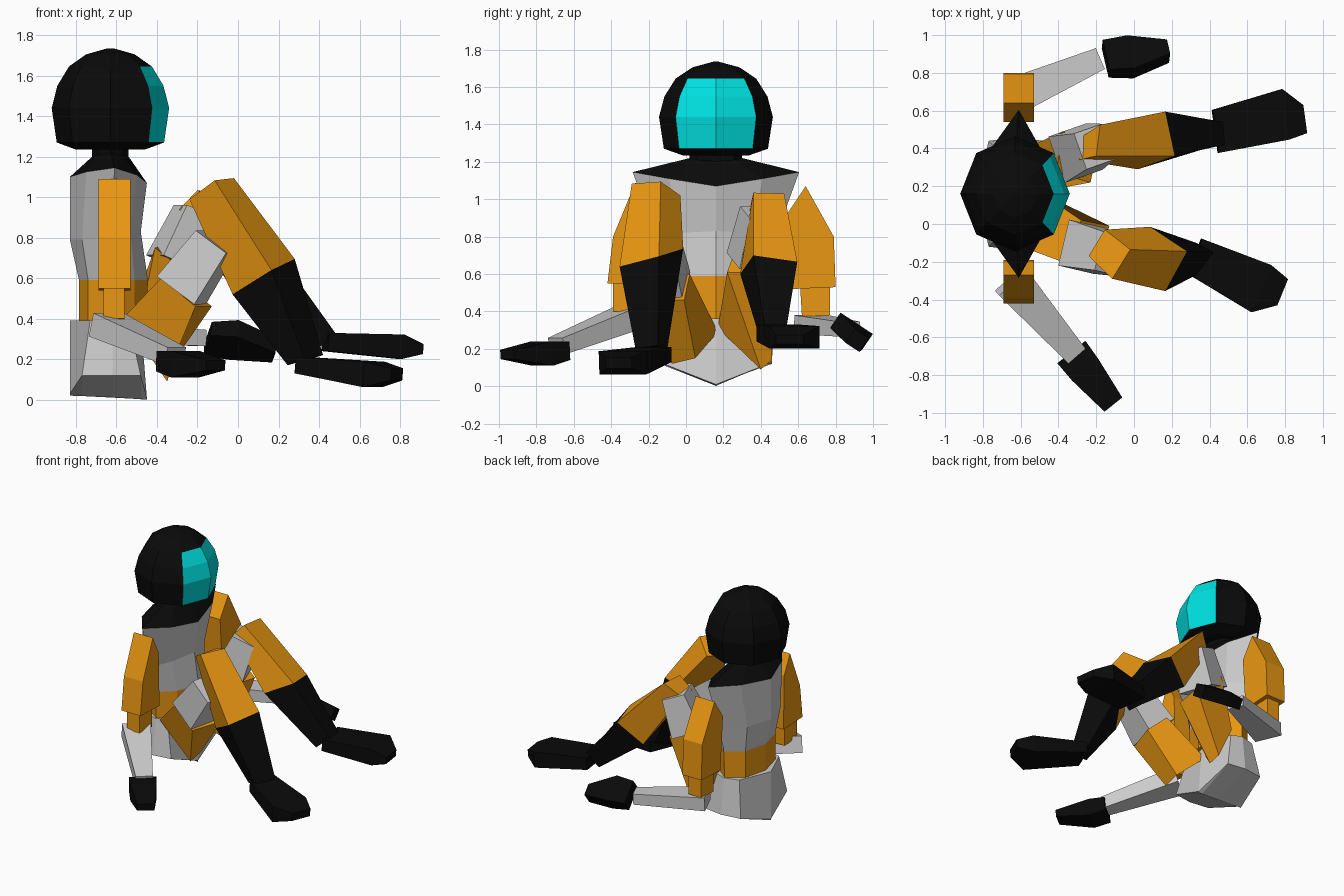
import bpy, bmesh, math
from mathutils import Vector, Matrix

if "Cube" in bpy.data.objects:
    bpy.data.objects.remove(bpy.data.objects["Cube"])

CY = 0.16  # body centre plane


def material(name, rgb):
    m = bpy.data.materials.new(name)
    m.diffuse_color = (*rgb, 1)
    m.use_nodes = True
    m.node_tree.nodes["Principled BSDF"].inputs["Base Color"].default_value = m.diffuse_color
    return m


ORANGE = material("orange", (0.82, 0.31, 0.006))
BLACK = material("black", (0.003, 0.003, 0.003))
CYAN = material("cyan", (0.0, 0.75, 0.75))


def loft(name, rings, mat=None):
    """Skin a closed tube through rings of equal point count and cap it."""
    bm = bmesh.new()
    vs = [[bm.verts.new(p) for p in ring] for ring in rings]
    n = len(vs[0])
    for a, b in zip(vs, vs[1:]):
        for i in range(n):
            j = (i + 1) % n
            bm.faces.new((a[i], a[j], b[j], b[i]))
    bm.faces.new(vs[0])
    bm.faces.new(vs[-1])
    bmesh.ops.recalc_face_normals(bm, faces=bm.faces)
    me = bpy.data.meshes.new(name)
    bm.to_mesh(me)
    bm.free()
    ob = bpy.data.objects.new(name, me)
    bpy.context.collection.objects.link(ob)
    if mat:
        me.materials.append(mat)
    return ob


def limb(name, sections, mat=None, roll=0.0):
    """Box sections (x, y, z, width, height) set square to the limb's direction."""
    axis = (Vector(sections[-1][:3]) - Vector(sections[0][:3])).normalized()
    side = axis.cross(Vector((0, 0, 1))).normalized()
    up = side.cross(axis)
    rot = Matrix.Rotation(roll, 3, axis)
    side, up = rot @ side, rot @ up
    corners = ((1, 1), (-1, 1), (-1, -1), (1, -1))
    rings = [[Vector((x, y, z)) + side * (w / 2 * i) + up * (h / 2 * j) for i, j in corners]
             for x, y, z, w, h in sections]
    return loft(name, rings, mat)


def prism(name, yz, x0, x1, mat):
    return loft(name, [[(x, y, z) for y, z in yz] for x in (x0, x1)], mat)


def body_ring(back, mid_back, tip, mid_front, front):
    """Eight points mirrored across the body; each entry is (x, half width, z)."""
    half = (mid_back, tip, mid_front)
    ring = [(back[0], CY, back[1])]
    ring += [(x, CY + w, z) for x, w, z in half]
    ring += [(front[0], CY, front[1])]
    ring += [(x, CY - w, z) for x, w, z in reversed(half)]
    return ring


# Torso, waist and pelvis
shoulder = body_ring((-.83, 1.10), (-.75, .25, 1.125), (-.61, .445, 1.145), (-.50, .25, 1.11), (-.45, 1.07))
chest = body_ring((-.83, .79), (-.77, .2, .79), (-.62, .32, .80), (-.53, .19, .82), (-.48, .83))
waist = body_ring((-.785, .59), (-.74, .18, .59), (-.62, .27, .59), (-.51, .17, .59), (-.445, .59))
waist_low = body_ring((-.785, .36), (-.74, .18, .36), (-.62, .26, .36), (-.51, .17, .36), (-.45, .36))
loft("torso", [waist, chest, shoulder])
loft("waist", [waist_low, waist], ORANGE)
loft("pelvis", [
    body_ring((-.83, .02), (-.77, .002, .018), (-.62, .002, .012), (-.48, .002, .003), (-.45, .0)),
    body_ring((-.83, .03), (-.77, .28, .12), (-.62, .30, .12), (-.48, .28, .12), (-.45, .01)),
    body_ring((-.83, .39), (-.73, .24, .39), (-.62, .27, .39), (-.54, .24, .39), (-.48, .39))])

# Shoulder cap and neck
neck = [body_ring((-.72, z), (-.69, .10, z + .01), (-.63, .14, z + .02), (-.57, .10, z + .01), (-.54, z))
        for z in (1.2, 1.3)]
loft("shoulder_cap", [shoulder] + neck, BLACK)

# Helmet with its visor in the two front columns
profile = [(1.235, .17), (1.27, .265), (1.44, .29), (1.55, .262), (1.645, .205), (1.705, .12), (1.735, .015)]
helmet = loft("helmet", [[(-.63 + r * math.cos(k * math.pi / 4), CY + 1.05 * r * math.sin(k * math.pi / 4), z)
                          for k in range(8)] for z, r in profile], BLACK)
helmet.data.materials.append(CYAN)
for f in helmet.data.polygons:
    c = f.center
    if 1.3 < c.z < 1.63 and abs(c.y - CY) < 0.14 and c.x > -.55:
        f.material_index = 1

# Upper arms and cuffs
prism("right_upper_arm", [(-.27, 1.09), (-.39, .80), (-.42, .55), (-.19, .54), (-.2, .95)], -.69, -.53, ORANGE)
prism("left_upper_arm", [(.64, 1.07), (.79, .80), (.80, .53), (.57, .52), (.54, .92)], -.69, -.53, ORANGE)
prism("right_cuff", [(-.39, .56), (-.39, .40), (-.24, .39), (-.24, .56)], -.665, -.56, ORANGE)
prism("left_cuff", [(.61, .54), (.62, .37), (.77, .38), (.77, .54)], -.665, -.56, ORANGE)

# Forearms and hands
limb("right_forearm", [(-.65, -.30, .37, .2, .12), (-.31, -.69, .215, .12, .09)])
limb("left_forearm", [(-.65, .67, .33, .2, .1), (-.18, .875, .305, .12, .08)])
limb("right_hand", [(-.33, -.68, .19, .19, .1), (-.26, -.77, .175, .18, .13), (-.11, -.955, .17, .12, .05)], BLACK)
limb("left_hand", [(-.15, .875, .30, .19, .08), (-.02, .885, .295, .21, .10), (.18, .915, .245, .09, .09)],
     BLACK, -.58)

# Thighs: orange lower half, grey cuff up to the knee; corners run outer top, inner top, inner low, outer low
loft("right_thigh", [
    [(-.57, -.13, .40), (-.50, .17, .29), (-.345, .05, .15), (-.35, -.075, .12)],
    [(-.38, -.20, .60), (-.28, .02, .60), (-.13, -.01, .46), (-.21, -.25, .46)]], ORANGE)
limb("right_thigh_cuff", [(-.28, -.12, .54, .25, .235), (-.11, -.16, .78, .21, .19)])
loft("left_thigh", [
    [(-.53, .42, .42), (-.50, .17, .31), (-.35, .40, .09), (-.38, .46, .14)],
    [(-.38, .49, .76), (-.41, .27, .75), (-.23, .22, .61), (-.18, .46, .60)]], ORANGE)
limb("left_thigh_cuff", [(-.31, .375, .67, .26, .23), (-.21, .41, .93, .20, .17)])

# Shins: orange knee guard, black calf; corners run front, outer, back, inner
r_top = [(-.02, -.135, 1.094), (-.115, -.29, 1.083), (-.24, -.17, .99), (-.155, -.03, 1.02)]
r_seam = [(.28, -.145, .695), (.165, -.355, .64), (-.027, -.23, .52), (.085, -.015, .736)]
r_ankle = [(.42, -.15, .22), (.33, -.27, .20), (.245, -.22, .17), (.33, -.10, .20)]
l_top = [(-.18, .525, 1.03), (-.20, .36, 1.035), (-.29, .34, .94), (-.28, .46, .93)]
l_seam = [(.165, .595, .666), (.215, .36, .70), (.02, .29, .60), (-.01, .53, .52)]
l_ankle = [(.47, .54, .33), (.48, .42, .33), (.38, .40, .24), (.37, .52, .24)]
for side, top, seam, ankle in (("right", r_top, r_seam, r_ankle), ("left", l_top, l_seam, l_ankle)):
    loft(side + "_shin", [top, seam], ORANGE)
    loft(side + "_calf", [seam, ankle], BLACK)

# Feet
limb("right_foot", [(.32, -.17, .17, .20, .08), (.67, -.34, .125, .27, .125), (.785, -.36, .125, .15, .06)], BLACK)
limb("left_foot", [(.43, .49, .285, .23, .09), (.80, .58, .262, .27, .12), (.905, .555, .25, .15, .05)], BLACK)
